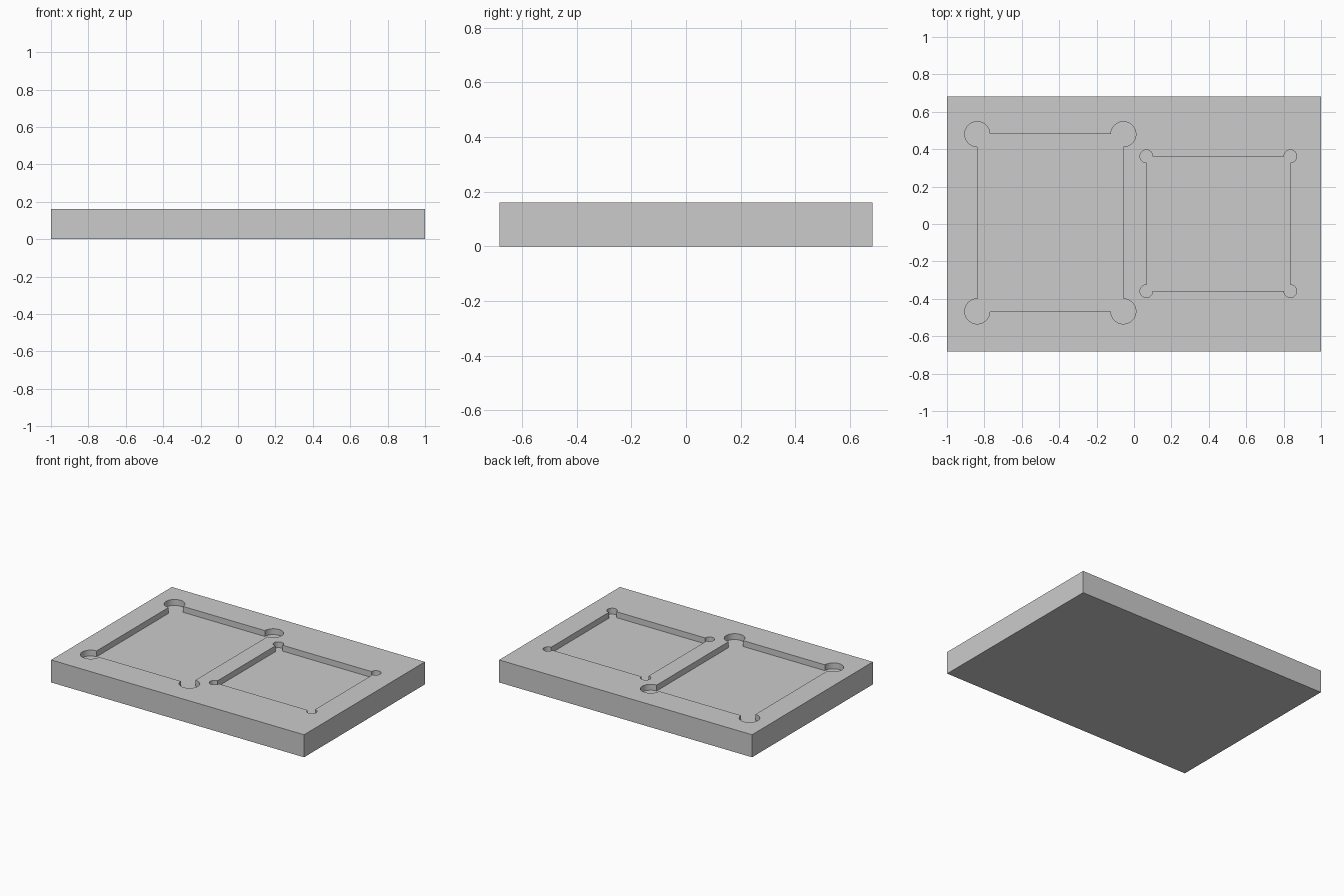
import bpy
import bmesh
from math import cos, sin, radians
from mathutils import Vector

HEIGHT = 0.161
POCKET_DEPTH = 0.042
ARC_STEPS = 36

if "Cube" in bpy.data.objects:
    bpy.data.objects.remove(bpy.data.objects["Cube"], do_unlink=True)

grey = bpy.data.materials.new("plain grey")
grey.use_nodes = True
grey.diffuse_color = (0.6, 0.6, 0.6, 1)
grey.node_tree.nodes["Principled BSDF"].inputs["Base Color"].default_value = (0.6, 0.6, 0.6, 1)


def prism(name, outline, z0, z1):
    """Extrude a closed outline from z0 up to z1."""
    bm = bmesh.new()
    base = bm.faces.new([bm.verts.new((x, y, z0)) for x, y in outline])
    top = bmesh.ops.extrude_face_region(bm, geom=[base])["geom"]
    verts = [v for v in top if isinstance(v, bmesh.types.BMVert)]
    bmesh.ops.translate(bm, verts=verts, vec=Vector((0, 0, z1 - z0)))
    bmesh.ops.recalc_face_normals(bm, faces=bm.faces)
    mesh = bpy.data.meshes.new(name)
    bm.to_mesh(mesh)
    bm.free()
    mesh.materials.append(grey)
    obj = bpy.data.objects.new(name, mesh)
    bpy.context.collection.objects.link(obj)
    return obj


def rectangle(x0, x1, y0, y1):
    return [(x0, y0), (x1, y0), (x1, y1), (x0, y1)]


def relieved_rectangle(x0, x1, y0, y1, radius):
    """Rectangle with a three-quarter circle centred on each corner."""
    points = []
    corners = [(x1, y0), (x1, y1), (x0, y1), (x0, y0)]
    for i, (cx, cy) in enumerate(corners):
        for k in range(ARC_STEPS + 1):
            a = radians(180 + 90 * i + 270 * k / ARC_STEPS)
            points.append((cx + radius * cos(a), cy + radius * sin(a)))
    return points


# Plate
plate = prism("plate", rectangle(-1, 1, -0.682, 0.682), 0, HEIGHT)
bpy.context.view_layer.objects.active = plate
plate.select_set(True)

# Two shallow pockets with round corner reliefs
pockets = {
    "large_pocket": (-0.838, -0.057, -0.467, 0.48, 0.067),
    "small_pocket": (0.066, 0.836, -0.359, 0.362, 0.034),
}
for name, size in pockets.items():
    cutter = prism(name, relieved_rectangle(*size), HEIGHT - POCKET_DEPTH, HEIGHT + 0.1)
    cutter.hide_render = True
    cut = plate.modifiers.new(name, 'BOOLEAN')
    cut.operation = 'DIFFERENCE'
    cut.solver = 'EXACT'
    cut.object = cutter
    bpy.ops.object.modifier_apply(modifier=cut.name)
    bpy.data.objects.remove(cutter, do_unlink=True)

bpy.ops.object.shade_smooth_by_angle(angle=radians(30))
